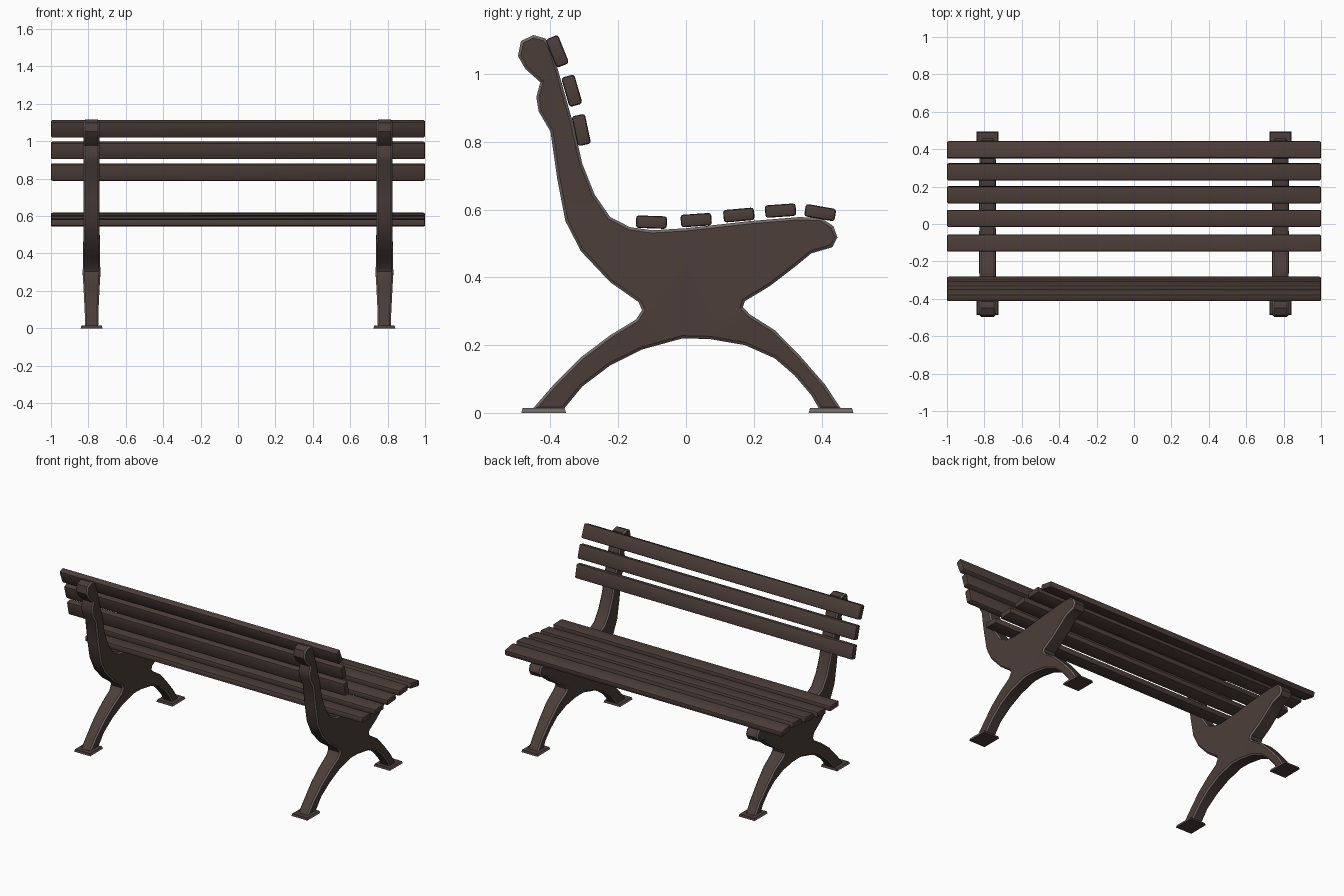
import bpy, bmesh, math
from mathutils import Matrix

if "Cube" in bpy.data.objects:
    bpy.data.objects.remove(bpy.data.objects["Cube"])


def material(name, color):
    m = bpy.data.materials.new(name)
    m.diffuse_color = (*color, 1)
    m.use_nodes = True
    m.node_tree.nodes["Principled BSDF"].inputs["Base Color"].default_value = m.diffuse_color
    return m


brown = material("dark brown", (0.072, 0.048, 0.041))
grey = material("worn grey edge", (0.165, 0.145, 0.138))


def finish(name, bm, angle=30):
    bmesh.ops.recalc_face_normals(bm, faces=bm.faces)
    me = bpy.data.meshes.new(name)
    bm.to_mesh(me)
    bm.free()
    me.materials.append(brown)
    me.materials.append(grey)
    ob = bpy.data.objects.new(name, me)
    bpy.context.collection.objects.link(ob)
    bpy.context.view_layer.objects.active = ob
    ob.select_set(True)
    bpy.ops.object.shade_smooth_by_angle(angle=math.radians(angle))
    ob.select_set(False)
    return ob


def slat(name, size, loc, tilt):
    bm = bmesh.new()
    bmesh.ops.create_cube(bm, size=1)
    bmesh.ops.scale(bm, vec=size, verts=bm.verts)
    bmesh.ops.bevel(bm, geom=bm.edges[:], offset=0.008, segments=2,
                    profile=0.5, affect='EDGES')
    bmesh.ops.transform(bm, matrix=Matrix.Translation(loc) @
                        Matrix.Rotation(math.radians(tilt), 4, 'X'), verts=bm.verts)
    return finish(name, bm, 35)


# side frame outline (y, z): back post, seat arm, front leg, arch, rear leg
outline = [
    (-.45, 1.115), (-.415, 1.105), (-.397, 1.075), (-.38, 1.02), (-.332, .85),
    (-.306, .735), (-.27, .645), (-.224, .578), (-.165, .548), (-.10, .539),
    (0, .545), (.188, .566), (.335, .578), (.40, .575), (.435, .551),
    (.447, .518), (.432, .489), (.37, .471), (.32, .43), (.247, .374),
    (.174, .33), (.168, .312), (.188, .291), (.262, .244), (.335, .17),
    (.41, .084), (.459, .01), (.394, .01), (.37, .052), (.32, .111),
    (.262, .161), (.174, .20), (.07, .218), (-.01, .22), (-.13, .187),
    (-.224, .14), (-.306, .078), (-.362, .01), (-.454, .01), (-.39, .084),
    (-.31, .164), (-.224, .229), (-.147, .276), (-.13, .303), (-.14, .327),
    (-.224, .386), (-.31, .477), (-.356, .566), (-.38, .69), (-.40, .83),
    (-.435, .89), (-.442, .932), (-.43, .976), (-.474, 1.015), (-.496, 1.053),
    (-.487, 1.098)]


def half_width(z):
    # legs narrow toward the feet, back post slightly slimmer than the hub
    if z < 0.3:
        return 0.036 + 0.011 * max(0, z - 0.08) / 0.22
    return 0.047 - 0.004 * min(1, (z - 0.3) / 0.2)


def side_frame(name, cx):
    bm = bmesh.new()
    face = bm.faces.new([bm.verts.new((-1, y, z)) for y, z in outline])
    ext = bmesh.ops.extrude_face_region(bm, geom=[face])
    for v in ext["geom"]:
        if isinstance(v, bmesh.types.BMVert):
            v.co.x = 1
    for v in bm.verts:
        v.co.x *= half_width(v.co.z)
    bmesh.ops.recalc_face_normals(bm, faces=bm.faces)
    # worn grey chamfer around both outlines
    rim = [e for e in bm.edges if e.verts[0].co.x * e.verts[1].co.x > 0]
    bmesh.ops.bevel(bm, geom=rim, offset=0.008, segments=1, profile=0.5,
                    affect='EDGES', clamp_overlap=False, material=1)
    bmesh.ops.triangulate(bm, faces=[f for f in bm.faces if len(f.verts) > 4])
    bmesh.ops.translate(bm, vec=(cx, 0, 0), verts=bm.verts)
    return finish(name, bm, 40)


def foot(name, cx, cy):
    # thin foot plate, wider at the ground than on top
    bm = bmesh.new()
    bmesh.ops.create_cube(bm, size=1)
    bm.normal_update()
    for f in bm.faces:
        f.material_index = 1 if abs(f.normal.x) > 0.9 else 0
    for v in bm.verts:
        k = 0.94 if v.co.z > 0 else 1
        v.co = (cx + v.co.x * 0.116 * k, cy + v.co.y * 0.132 * k,
                0.014 if v.co.z > 0 else 0)
    return finish(name, bm)


for side, cx in (("left", -0.783), ("right", 0.783)):
    side_frame(side + "_frame", cx)
    foot(side + "_front_foot", cx, 0.428)
    foot(side + "_rear_foot", cx, -0.420)

# seat slats: y, z, tilt
for i, (y, z, a) in enumerate([(-.102, .563, -2), (.03, .569, 4), (.156, .584, 5),
                               (.279, .597, 4), (.396, .591, -10)]):
    slat(f"seat_slat_{i + 1}", (2, .091, .037), (0, y, z), a)

# backrest slats
for i, (y, z, a) in enumerate([(-.380, 1.067, 112), (-.337, .951, 106),
                               (-.309, .835, 102)]):
    slat(f"back_slat_{i + 1}", (2, .09, .040), (0, y, z), a)
